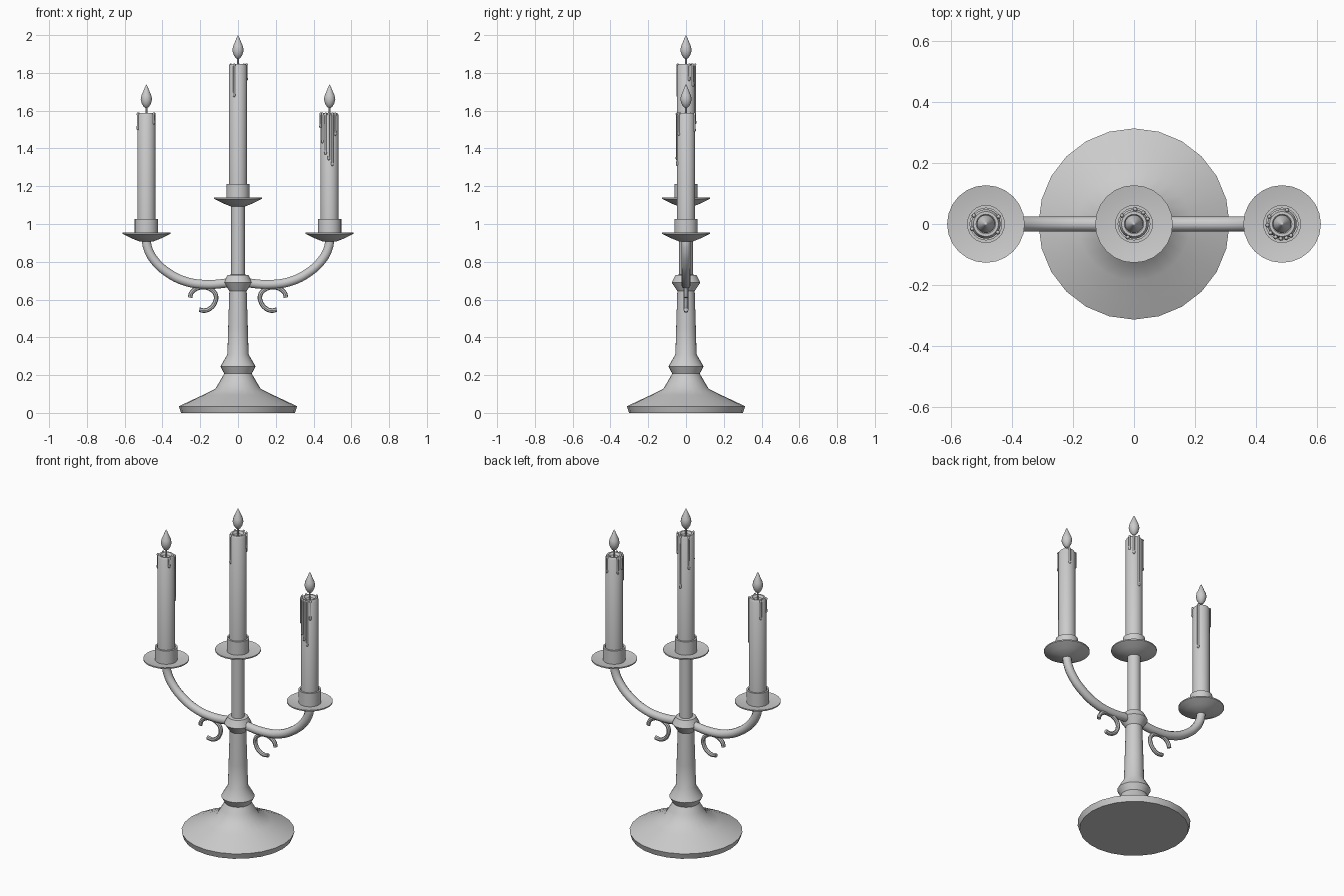
import bpy, bmesh, math
from mathutils import Vector

if "Cube" in bpy.data.objects:
    bpy.data.objects.remove(bpy.data.objects["Cube"])


def finish(name, bm, angle=35):
    bmesh.ops.remove_doubles(bm, verts=bm.verts, dist=1e-5)
    bmesh.ops.recalc_face_normals(bm, faces=bm.faces)
    me = bpy.data.meshes.new(name)
    bm.to_mesh(me)
    bm.free()
    ob = bpy.data.objects.new(name, me)
    bpy.context.collection.objects.link(ob)
    bpy.ops.object.select_all(action='DESELECT')
    ob.select_set(True)
    bpy.context.view_layer.objects.active = ob
    bpy.ops.object.shade_smooth_by_angle(angle=math.radians(angle))
    return ob


def lathe(name, profile, x=0, y=0, z=0, sides=24, angle=35):
    """Revolve (radius, height) points about a vertical axis."""
    bm = bmesh.new()
    rings = []
    for r, h in profile:
        rings.append([bm.verts.new((x + r * math.cos(2 * math.pi * i / sides),
                                    y + r * math.sin(2 * math.pi * i / sides), z + h))
                      for i in range(sides)])
    for a, b in zip(rings, rings[1:]):
        for i in range(sides):
            j = (i + 1) % sides
            bm.faces.new((a[i], a[j], b[j], b[i]))
    return finish(name, bm, angle)


def tube(name, points, radius, resolution=8, sides=2):
    """Round tube along a smooth path."""
    cu = bpy.data.curves.new(name, 'CURVE')
    cu.dimensions = '3D'
    cu.bevel_depth = radius
    cu.bevel_resolution = sides
    cu.use_fill_caps = True
    cu.resolution_u = resolution
    sp = cu.splines.new('BEZIER')
    sp.bezier_points.add(len(points) - 1)
    for bp, p in zip(sp.bezier_points, points):
        bp.co = p
        bp.handle_left_type = bp.handle_right_type = 'AUTO'
    ob = bpy.data.objects.new(name, cu)
    bpy.context.collection.objects.link(ob)
    bpy.ops.object.select_all(action='DESELECT')
    ob.select_set(True)
    bpy.context.view_layer.objects.active = ob
    bpy.ops.object.convert(target='MESH')
    bpy.ops.object.shade_smooth_by_angle(angle=math.radians(40))
    return ob


# Foot and column with knop and collar
lathe("base_and_column", [
    (0, 0), (0.302, 0), (0.313, 0.035), (0.25, 0.065), (0.185, 0.095), (0.12, 0.128),
    (0.095, 0.17), (0.073, 0.208), (0.093, 0.245), (0.088, 0.255), (0.056, 0.31),
    (0.052, 0.45), (0.046, 0.645), (0.076, 0.69), (0.056, 0.73), (0.036, 0.732),
    (0.036, 1.105), (0, 1.105)])

R = 0.048  # candle radius


def candle(tag, x, dish_z, top_z, drips):
    # Drip dish with open socket
    lathe(tag + "_dish", [
        (0, -0.045), (0.035, -0.045), (0.085, -0.025), (0.127, -0.004), (0.127, 0.003),
        (0.09, -0.004), (0.062, -0.006), (0.062, 0.075), (0.052, 0.075), (0.052, 0.03),
        (0, 0.03)], x=x, z=dish_z)
    # Wax with softened, hollowed top
    h = top_z - dish_z
    lathe(tag + "_wax", [
        (0, 0.031), (R, 0.031), (R, h - 0.012), (R - 0.007, h), (R - 0.016, h),
        (R - 0.026, h - 0.012), (0, h - 0.014)], x=x, z=dish_z)
    # Wick and flame
    lathe(tag + "_wick", [(0, -0.015), (0.005, -0.015), (0.005, 0.04), (0, 0.04)],
          x=x, z=top_z, sides=8)
    lathe(tag + "_flame", [
        (0, 0.025), (0.013, 0.032), (0.024, 0.05), (0.03, 0.073), (0.026, 0.094),
        (0.016, 0.117), (0.006, 0.142), (0, 0.153)], x=x, z=top_z, sides=16, angle=60)
    # Wax runs with rounded, thicker tips
    for k, (deg, length) in enumerate(drips):
        a = math.radians(deg)
        cx, cy = x + R * math.cos(a), R * math.sin(a)
        lathe(f"{tag}_drip_{k + 1}", [
            (0, -length), (0.005, -length + 0.002), (0.0075, -length + 0.009),
            (0.0055, -length + 0.025), (0.0055, -0.012), (0.007, -0.003), (0.003, 0.003),
            (0, 0.004)], x=cx, y=cy, z=top_z, sides=8, angle=60)


candle("centre_candle", 0, 1.137, 1.847,
       [(85, 0.32), (50, 0.12), (145, 0.2), (245, 0.175), (20, 0.09)])
candle("left_candle", -0.485, 0.952, 1.587,
       [(30, 0.28), (-35, 0.06), (145, 0.12), (200, 0.09)])
candle("right_candle", 0.485, 0.952, 1.587,
       [(185, 0.08), (218, 0.16), (244, 0.22), (265, 0.25), (287, 0.28), (308, 0.12), (70, 0.1),
        (150, 0.1)])

# Mirrored arms and scrolls
for side, s in (("left", -1), ("right", 1)):
    arm = [(0.02, 0.695), (0.08, 0.685), (0.17, 0.68), (0.27, 0.694), (0.365, 0.738),
           (0.446, 0.812), (0.48, 0.88), (0.485, 0.925)]
    tube(side + "_arm", [(s * x, 0, z) for x, z in arm], 0.025, sides=3)
    scroll = [(0.254, 0.61), (0.247, 0.635), (0.22, 0.658), (0.185, 0.665), (0.145, 0.655),
              (0.118, 0.625), (0.122, 0.585), (0.145, 0.555), (0.175, 0.542), (0.205, 0.546)]
    tube(side + "_scroll", [(s * x, 0, z) for x, z in scroll], 0.012, resolution=5)
